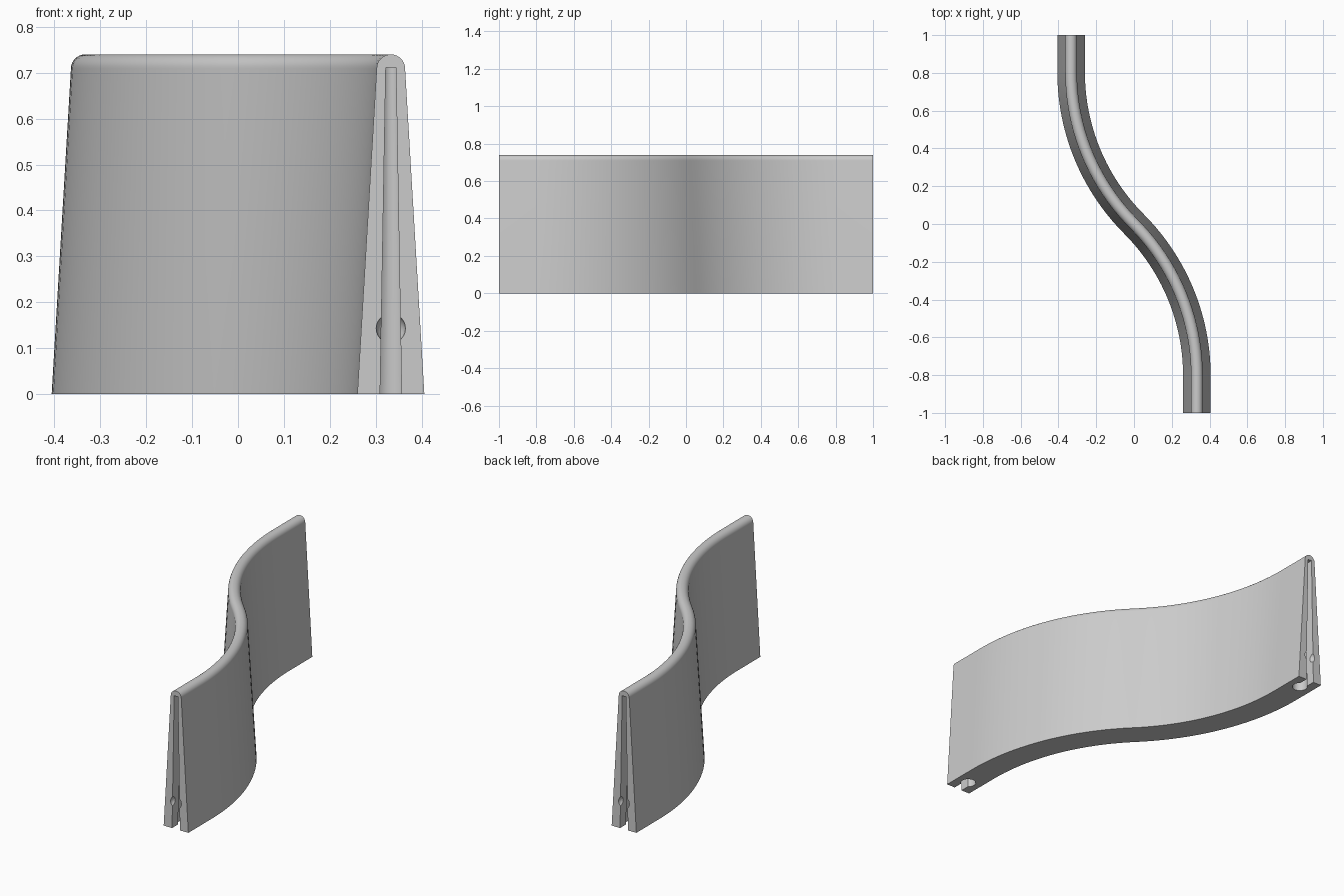
import bpy, bmesh, math
from mathutils import Matrix, Vector

cube = bpy.data.objects.get("Cube")
if cube:
    bpy.data.objects.remove(cube, do_unlink=True)

mat = bpy.data.materials.new("concrete grey")
mat.use_nodes = True
GREY = (0.6, 0.6, 0.6, 1)
mat.diffuse_color = GREY
mat.node_tree.nodes["Principled BSDF"].inputs["Base Color"].default_value = GREY

END_X = 0.333            # sideways offset of each straight end
BEND = math.radians(45)  # turn of each arc
RADIUS = END_X / (1 - math.cos(BEND))
ARC_Y = RADIUS * math.sin(BEND)


def make_object(name, bm):
    bmesh.ops.recalc_face_normals(bm, faces=bm.faces)
    mesh = bpy.data.meshes.new(name)
    bm.to_mesh(mesh)
    bm.free()
    mesh.materials.append(mat)
    obj = bpy.data.objects.new(name, mesh)
    bpy.context.collection.objects.link(obj)
    return obj


def loft(name, rings):
    """Skin a row of equal closed rings and cap both ends."""
    bm = bmesh.new()
    rows = [[bm.verts.new(p) for p in ring] for ring in rings]
    n = len(rows[0])
    for a, b in zip(rows, rows[1:]):
        for i in range(n):
            j = (i + 1) % n
            bm.faces.new((a[i], a[j], b[j], b[i]))
    bm.faces.new(rows[0])
    bm.faces.new(rows[-1])
    return make_object(name, bm)


# Wall cross-section: sloping sides and a round crest
profile = [(-0.073, 0.0)]
for k in range(17):
    a = math.pi - math.pi * k / 16
    profile.append((0.031 * math.cos(a), 0.709 + 0.031 * math.sin(a)))
profile.append((0.073, 0.0))

# S-shaped path: straight end, two mirrored arcs, straight end
half = [(END_X, -1.0, 0.0)]
STEPS = 20
for k in range(STEPS + 1):
    a = BEND * k / STEPS
    half.append((END_X - RADIUS * (1 - math.cos(a)),
                 -ARC_Y + RADIUS * math.sin(a), a))
path = half + [(-x, -y, a) for x, y, a in reversed(half[:-1])]

rings = [[(x + u * math.cos(a), y + u * math.sin(a), z) for u, z in profile]
         for x, y, a in path]
wall = loft("barrier_wall", rings)


# Connector socket at each end: tapered slot, tapered round pocket, ball recess
def slot_ring(z, w):
    return [(END_X - w, -1.05, z), (END_X + w, -1.05, z),
            (END_X + w, -0.92, z), (END_X - w, -0.92, z)]


def pocket_ring(z, r):
    angles = [2 * math.pi * (k + 0.5) / 16 for k in range(16)]
    return [(END_X + r * math.cos(a), -0.92 + r * math.sin(a), z) for a in angles]


cutters = []
for turn in (0, math.pi):
    parts = [loft("slot_cutter", [slot_ring(-0.05, 0.0243), slot_ring(0.712, 0.011)]),
             loft("pocket_cutter", [pocket_ring(-0.05, 0.0405), pocket_ring(0.711, 0.018)])]
    bm = bmesh.new()
    bmesh.ops.create_uvsphere(bm, u_segments=24, v_segments=12, radius=0.032,
                              matrix=Matrix.Translation((END_X, -1.0, 0.143)))
    parts.append(make_object("ball_cutter", bm))
    for p in parts:
        p.data.transform(Matrix.Rotation(turn, 4, 'Z'))
        p.hide_render = True
    cutters += parts

for c in cutters:
    mod = wall.modifiers.new(c.name, 'BOOLEAN')
    mod.operation = 'DIFFERENCE'
    mod.solver = 'EXACT'
    mod.object = c

# Bake the cuts and drop the cutters
bpy.context.view_layer.update()
cut_mesh = bpy.data.meshes.new_from_object(
    wall.evaluated_get(bpy.context.evaluated_depsgraph_get()))
wall.modifiers.clear()
wall.data = cut_mesh
for c in cutters:
    bpy.data.objects.remove(c, do_unlink=True)

bpy.ops.object.select_all(action='DESELECT')
wall.select_set(True)
bpy.context.view_layer.objects.active = wall
bpy.ops.object.shade_smooth_by_angle(angle=math.radians(25))
